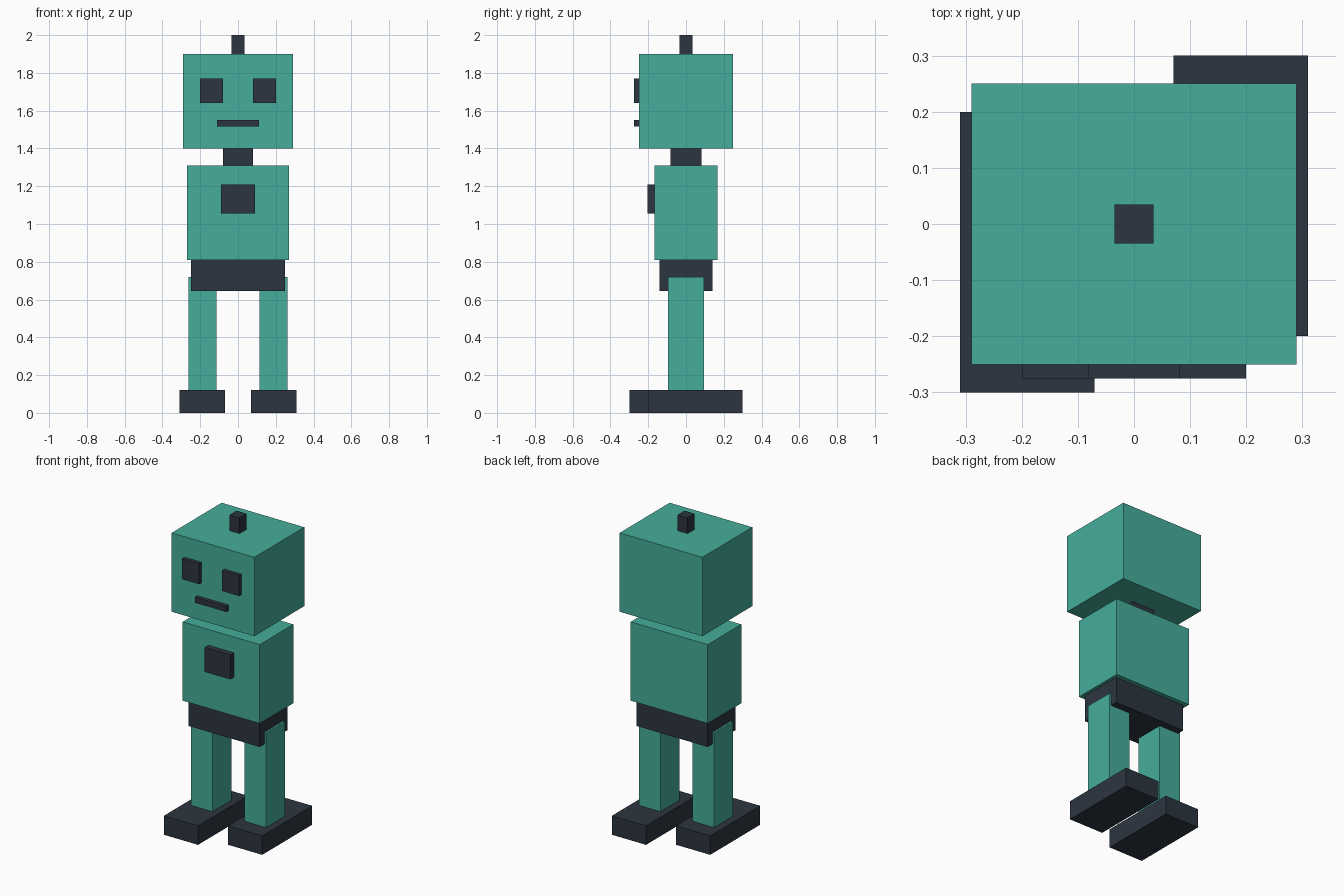
import bpy

if "Cube" in bpy.data.objects:
    bpy.data.objects.remove(bpy.data.objects["Cube"])


def material(name, rgb):
    m = bpy.data.materials.new(name)
    m.diffuse_color = (*rgb, 1.0)
    m.use_nodes = True
    m.node_tree.nodes["Principled BSDF"].inputs["Base Color"].default_value = m.diffuse_color
    return m


TEAL = material("teal", (0.061, 0.423, 0.332))
DARK = material("dark slate", (0.026, 0.036, 0.051))


def box(name, x, y, z, mat):
    """Flat-sided block from (min, max) ranges on each axis."""
    centre = [(r[0] + r[1]) / 2 for r in (x, y, z)]
    bpy.ops.mesh.primitive_cube_add(size=1, location=centre)
    ob = bpy.context.object
    ob.name = name
    ob.scale = [r[1] - r[0] for r in (x, y, z)]
    bpy.ops.object.transform_apply(location=False, rotation=False, scale=True)
    ob.data.materials.append(mat)
    return ob


def sym(half):
    return (-half, half)


# Stacked body blocks
box("pelvis", sym(0.25), sym(0.14), (0.645, 0.81), DARK)
box("torso", sym(0.27), sym(0.168), (0.81, 1.31), TEAL)
box("neck", sym(0.08), sym(0.083), (1.31, 1.40), DARK)
box("head", sym(0.29), sym(0.25), (1.40, 1.90), TEAL)
box("antenna", sym(0.035), sym(0.035), (1.90, 2.00), DARK)

# Raised details on the front
box("chest_panel", sym(0.09), (-0.205, -0.168), (1.055, 1.21), DARK)
box("mouth", sym(0.11), (-0.275, -0.25), (1.515, 1.55), DARK)

# Paired parts, with the feet offset in a walking stance
for side, s, step in (("left", -1, -0.05), ("right", 1, 0.05)):
    def mirrored(a, b):
        return tuple(sorted((s * a, s * b)))
    box(side + "_eye", mirrored(0.08, 0.20), (-0.275, -0.25), (1.64, 1.77), DARK)
    box(side + "_leg", mirrored(0.113, 0.263), sym(0.094), (0.12, 0.72), TEAL)
    box(side + "_foot", mirrored(0.07, 0.31), (step - 0.25, step + 0.25), (0.0, 0.12), DARK)
